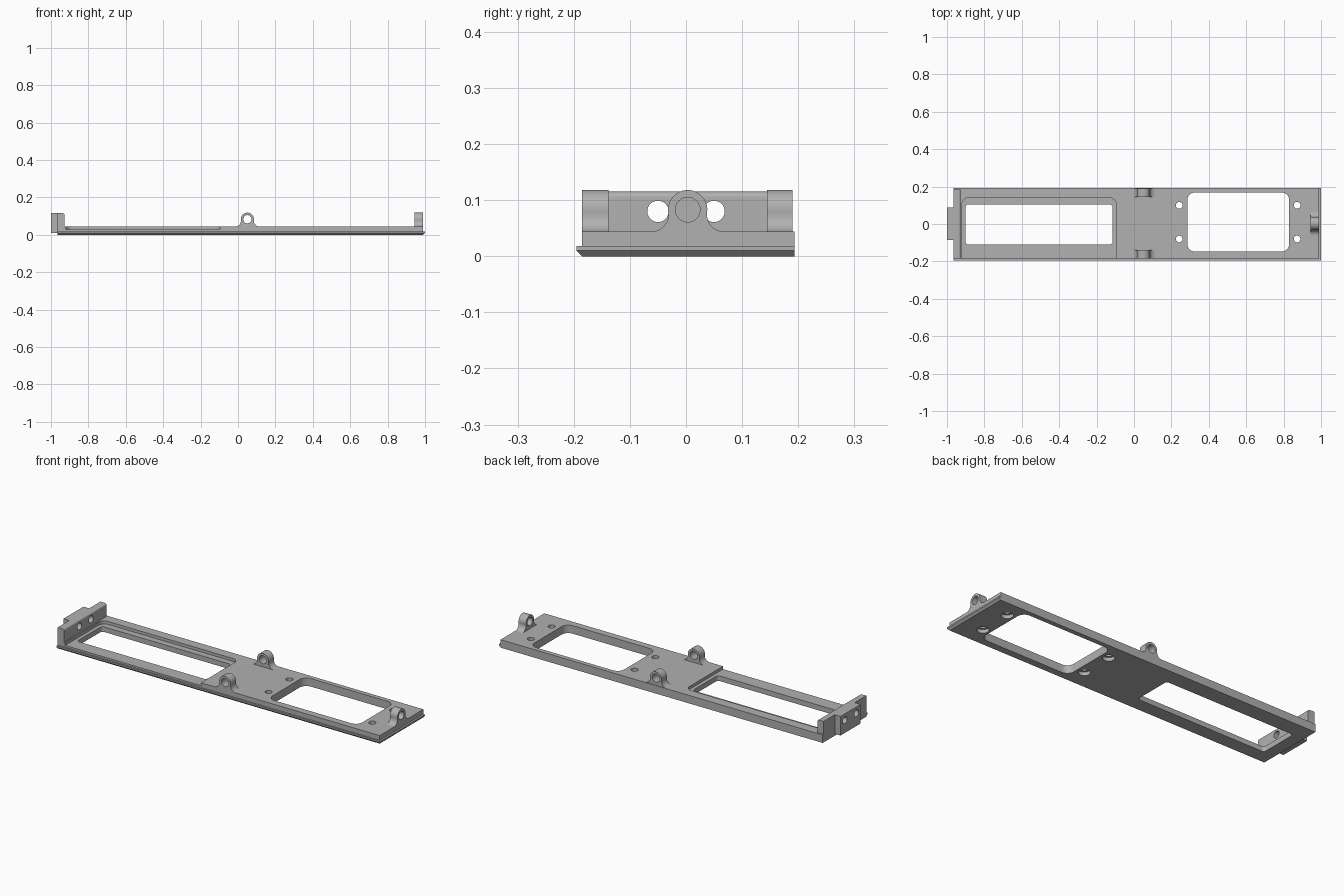
import bpy, bmesh, math
from mathutils import Vector

cube = bpy.data.objects.get("Cube")
if cube:
    bpy.data.objects.remove(cube, do_unlink=True)

grey = bpy.data.materials.new("plain grey")
grey.use_nodes = True
COLOR = (0.44, 0.44, 0.44, 1)
grey.diffuse_color = COLOR
grey.node_tree.nodes["Principled BSDF"].inputs["Base Color"].default_value = COLOR

TOP = 0.044      # upper face of the plate
FLOOR = 0.028    # floor of the shallow pocket
WALL_TOP = 0.115


def loft(name, rings):
    """Closed solid skinned through rings with equal point counts."""
    bm = bmesh.new()
    loops = [[bm.verts.new(p) for p in ring] for ring in rings]
    n = len(loops[0])
    for a, b in zip(loops, loops[1:]):
        for i in range(n):
            j = (i + 1) % n
            bm.faces.new((a[i], a[j], b[j], b[i]))
    bm.faces.new(loops[0][::-1])
    bm.faces.new(loops[-1])
    bmesh.ops.recalc_face_normals(bm, faces=bm.faces)
    mesh = bpy.data.meshes.new(name)
    bm.to_mesh(mesh)
    bm.free()
    mesh.materials.append(grey)
    obj = bpy.data.objects.new(name, mesh)
    bpy.context.collection.objects.link(obj)
    return obj


def prism(name, outline, axis, lo, hi):
    """Extrude a 2D outline along an axis."""
    place = {"x": lambda u, v, d: (d, u, v),
             "y": lambda u, v, d: (u, d, v),
             "z": lambda u, v, d: (u, v, d)}[axis]
    return loft(name, [[place(u, v, d) for u, v in outline] for d in (lo, hi)])


def arc(cx, cy, r, start, end, steps=8):
    return [(cx + r * math.cos(math.radians(start + (end - start) * i / steps)),
             cy + r * math.sin(math.radians(start + (end - start) * i / steps)))
            for i in range(steps + 1)]


def circle(cx, cy, r):
    return arc(cx, cy, r, 0, 360, 32)[:-1]


def rounded(x0, x1, y0, y1, r):
    return (arc(x1 - r, y1 - r, r, 0, 90) + arc(x0 + r, y1 - r, r, 90, 180)
            + arc(x0 + r, y0 + r, r, 180, 270) + arc(x1 - r, y0 + r, r, 270, 360))


def cut(obj, cutters):
    for c in cutters:
        c.hide_render = True
        mod = obj.modifiers.new("cut", "BOOLEAN")
        mod.operation = "DIFFERENCE"
        mod.solver = "EXACT"
        mod.object = c
        bpy.context.view_layer.objects.active = obj
        bpy.ops.object.modifier_apply(modifier=mod.name)
    for c in set(cutters):
        bpy.data.objects.remove(c, do_unlink=True)


parts = []

# Base plate with a chamfered lip along the front and the left end
BACK, LEFT_END, RIGHT_END, FRONT = 0.193, 0.99, -0.965, -0.185


def plate_ring(z, lip):
    x, y = LEFT_END + lip, FRONT - lip
    return [(RIGHT_END, y, z), (x, y, z), (x, BACK, z), (RIGHT_END, BACK, z)]


plate = loft("base_plate", [plate_ring(0, 0), plate_ring(0.01, 0.01),
                            plate_ring(0.018, 0.01), plate_ring(0.018, 0),
                            plate_ring(TOP, 0)])

# Shallow pocket open to the front, and the two through windows
cutters = [
    prism("pocket_cut", rounded(-0.92, -0.095, -0.3, 0.14, 0.035), "z", FLOOR, 0.1),
    prism("long_window_cut", rounded(-0.9, -0.115, -0.11, 0.105, 0.015), "z", -0.1, 0.1),
    prism("wide_window_cut", rounded(0.285, 0.83, -0.147, 0.168, 0.04), "z", -0.1, 0.1),
]
# Screw holes, counterbored from below
for x in (0.242, 0.872):
    for y in (-0.08, 0.1):
        cutters.append(prism("screw_cut", circle(x, y, 0.018), "z", -0.1, 0.1))
        cutters.append(prism("counterbore_cut", circle(x, y, 0.03), "z", -0.1, 0.02))
cut(plate, cutters)
parts.append(plate)

# Upright end wall with a rounded inner top edge, and its outer tab
wall_outline = ([(RIGHT_END, 0.02), (-0.927, 0.02)]
                + arc(-0.937, WALL_TOP - 0.01, 0.01, 0, 90) + [(RIGHT_END, WALL_TOP)])
wall = prism("end_wall", wall_outline, "y", FRONT, 0.185)
tab = prism("wall_tab", [(-0.085, 0.01), (0.088, 0.01), (0.088, WALL_TOP),
                         (-0.085, WALL_TOP)], "x", -1.0, -0.96)
for part in (wall, tab):
    cut(part, [prism("wall_hole_cut", circle(y, 0.08, 0.019), "x", -1.1, -0.8)
               for y in (-0.05, 0.05)])
    parts.append(part)


# Ring lugs that flare into the plate
def lug(name, centre, axis, lo, hi):
    R, r, h = 0.035, 0.03, 0.039
    cx = math.sqrt((R + r) ** 2 - (h - r) ** 2)
    tilt = math.degrees(math.atan2(r - h, cx))
    z = TOP + h
    flare = arc(cx, TOP + r, r, 270, 180 + tilt)
    half = flare + arc(0, z - TOP + TOP, R, tilt, 90, 12)[1:]
    right = [(cx, TOP - 0.01)] + half
    outline = [(centre + u, v) for u, v in right]
    outline += [(centre - u, v) for u, v in reversed(right[:-1])]
    obj = prism(name, outline, axis, lo, hi)
    cut(obj, [prism("lug_hole_cut", circle(centre, z, 0.022), axis, lo - 0.1, hi + 0.1)])
    parts.append(obj)


lug("front_lug", 0.05, "y", FRONT, -0.138)
lug("back_lug", 0.05, "y", 0.144, 0.19)
lug("end_lug", 0.003, "x", 0.945, LEFT_END)

# Smooth the curved faces, keep the edges sharp
bpy.ops.object.select_all(action="DESELECT")
for obj in parts:
    obj.select_set(True)
bpy.context.view_layer.objects.active = plate
bpy.ops.object.shade_smooth_by_angle(angle=math.radians(30))
